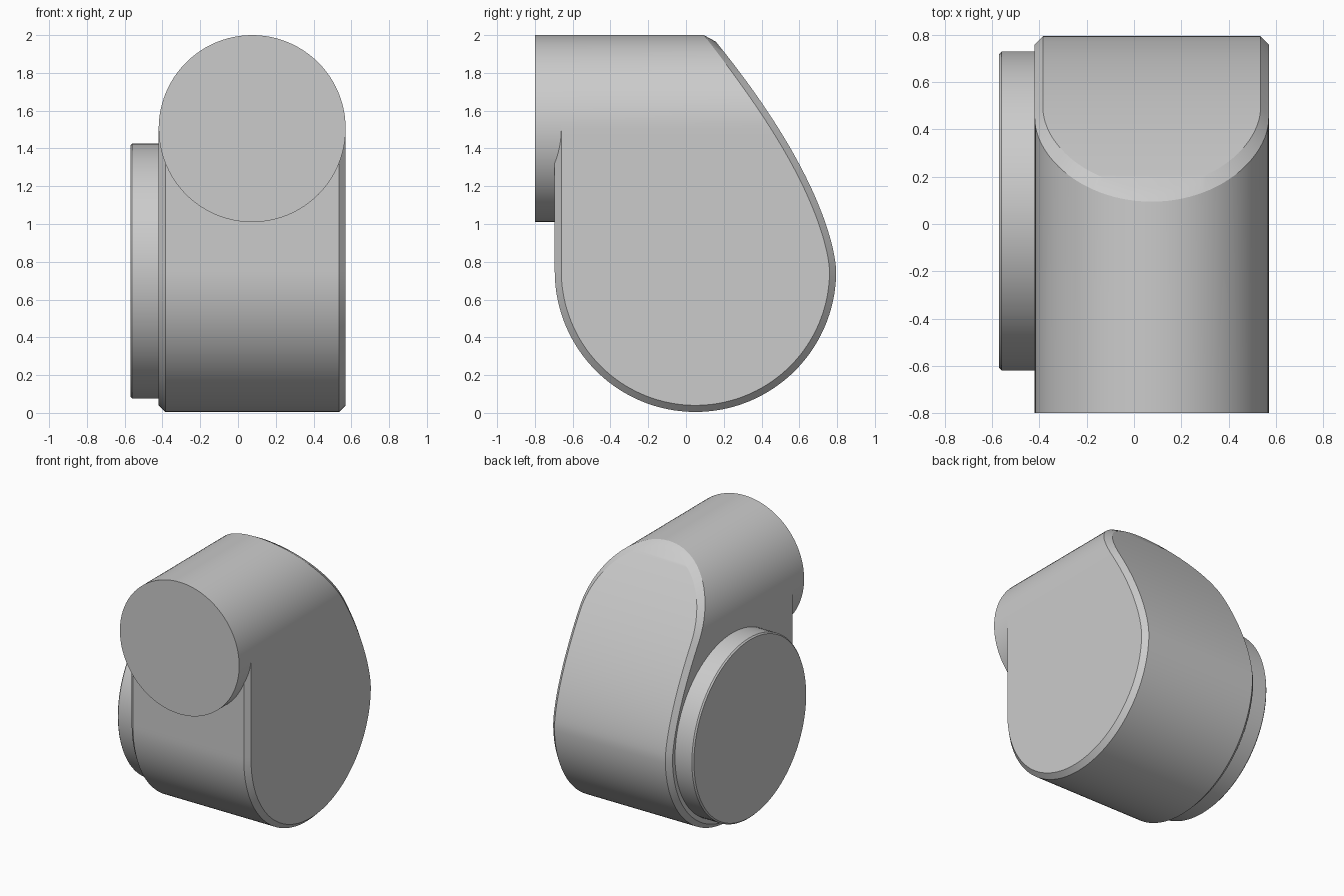
import bpy, bmesh
from math import sin, cos, pi, radians

cube = bpy.data.objects.get("Cube")
if cube:
    bpy.data.objects.remove(cube)

grey = bpy.data.materials.new("light grey")
grey.use_nodes = True
colour = (0.6, 0.6, 0.6, 1)
grey.diffuse_color = colour
grey.node_tree.nodes["Principled BSDF"].inputs["Base Color"].default_value = colour

MID_X, HALF, CH = 0.075, 0.495, 0.035      # body centre, half width, chamfer
MID_Y, AXIS_Z, R = 0.05, 0.75, 0.745       # round lower end
ARCH_Z = 1.505                             # axis of the round spout


def finish(ob, angle=25):
    ob.data.materials.append(grey)
    bpy.ops.object.select_all(action='DESELECT')
    ob.select_set(True)
    bpy.context.view_layer.objects.active = ob
    bpy.ops.object.shade_smooth_by_angle(angle=radians(angle))


def back(z):
    """Back outline above the round lower end."""
    return MID_Y + R - 0.471 * max(z - AXIS_Z, 0) ** 1.55


def slope(z):
    return 0.73 * max(z - AXIS_Z, 0) ** 0.55


# Each ring: (half width, z, back y, front y) for outer and inner chamfer edges
rings = []
N = 40
for i in range(N):                         # round lower end
    a = -pi / 2 + pi / 2 * i / N
    rings.append([(w, AXIS_Z + r * sin(a), MID_Y + r * cos(a), MID_Y - r * cos(a))
                  for w, r in ((HALF - CH, R), (HALF, R - CH))])
front = MID_Y - R
for i in range(24):                        # straight sides
    z = AXIS_Z + (ARCH_Z - AXIS_Z) * i / 24
    inset = CH * (1 + slope(z) ** 2) ** 0.5
    rings.append([(HALF - CH, z, back(z), front),
                  (HALF, z, back(z) - inset, front + CH)])
for i in range(25):                        # arched top
    a = pi / 2 * i / 24
    ring = []
    for r, inner in ((HALF - CH, 0), (HALF, 1)):
        z = ARCH_Z + r * sin(a)
        inset = CH * (1 + (slope(z) * cos(a)) ** 2) ** 0.5
        ring.append((r * cos(a), z, back(z) - inner * inset, front + inner * CH))
    rings.append(ring)

bm = bmesh.new()
loops = []
for (wo, zo, bo, fo), (wi, zi, bi, fi) in rings:
    half = [(wo, bo, zo), (wi, bi, zi), (wi, fi, zi), (wo, fo, zo)]
    pts = half + [(-x, y, z) for x, y, z in reversed(half)]
    loops.append([bm.verts.new((MID_X + x, y, z)) for x, y, z in pts])
for lo, hi in zip(loops, loops[1:]):
    for j in range(8):
        k = (j + 1) % 8
        bm.faces.new((lo[j], lo[k], hi[k], hi[j]))
bmesh.ops.remove_doubles(bm, verts=bm.verts, dist=0.0001)
bmesh.ops.holes_fill(bm, edges=bm.edges, sides=8)
bmesh.ops.recalc_face_normals(bm, faces=bm.faces)
mesh = bpy.data.meshes.new("body")
bm.to_mesh(mesh)
bm.free()
body = bpy.data.objects.new("body", mesh)
bpy.context.collection.objects.link(body)
finish(body)


def cylinder(name, radius, depth, loc, rot):
    bpy.ops.mesh.primitive_cylinder_add(vertices=96, radius=radius, depth=depth,
                                        location=loc, rotation=rot)
    ob = bpy.context.object
    ob.name = name
    return ob


# Round spout at the front, meeting the arched top of the body
finish(cylinder("front_spout", HALF, 0.8 + front + CH,
                (MID_X, (front + CH - 0.8) / 2, ARCH_Z), (pi / 2, 0, 0)))

# Raised disc on the side
disc = cylinder("side_disc", 0.675, 0.19, (-0.475, MID_Y + 0.005, AXIS_Z), (0, pi / 2, 0))
bevel = disc.modifiers.new("edge", 'BEVEL')
bevel.width = 0.01
bevel.segments = 1
bevel.limit_method = 'ANGLE'
bevel.angle_limit = radians(40)
finish(disc)
